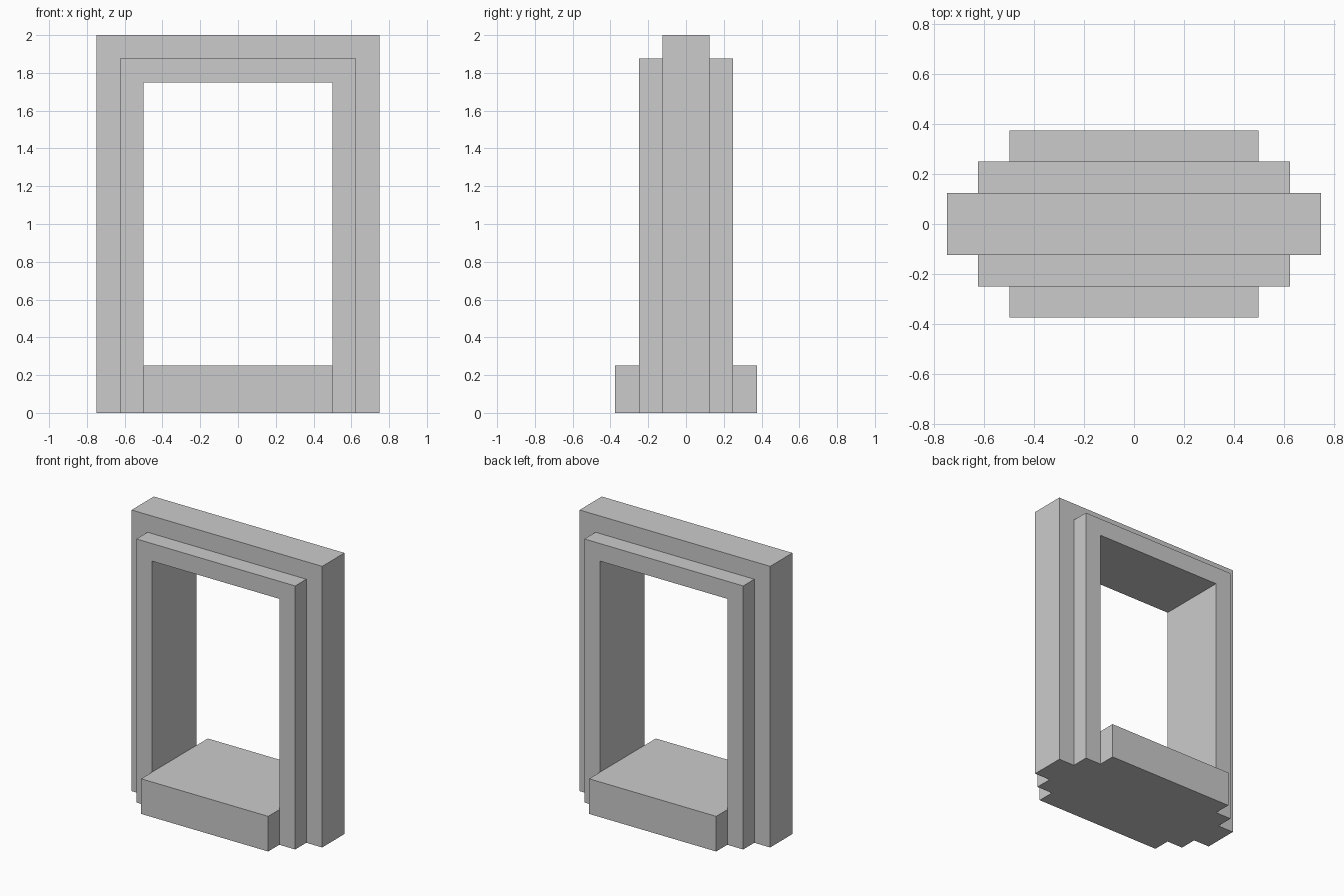
import bpy, bmesh
from mathutils import Vector

if "Cube" in bpy.data.objects:
    bpy.data.objects.remove(bpy.data.objects["Cube"])


def extrude_profile(name, points, half_depth):
    """Extrude an x-z outline symmetrically along y."""
    bm = bmesh.new()
    face = bm.faces.new([bm.verts.new((x, -half_depth, z)) for x, z in points])
    result = bmesh.ops.extrude_face_region(bm, geom=[face], use_keep_orig=True)
    moved = [v for v in result["geom"] if isinstance(v, bmesh.types.BMVert)]
    bmesh.ops.translate(bm, verts=moved, vec=Vector((0, 2 * half_depth, 0)))
    bmesh.ops.recalc_face_normals(bm, faces=bm.faces)
    mesh = bpy.data.meshes.new(name)
    bm.to_mesh(mesh)
    bm.free()
    obj = bpy.data.objects.new(name, mesh)
    bpy.context.collection.objects.link(obj)
    return obj


def arch(outer_x, outer_z, inner_x, inner_z):
    """Square arch outline, open at the bottom."""
    return [(-outer_x, 0), (-outer_x, outer_z), (outer_x, outer_z), (outer_x, 0),
            (inner_x, 0), (inner_x, inner_z), (-inner_x, inner_z), (-inner_x, 0)]


# Thin outer surround
extrude_profile("outer_frame", arch(0.75, 2.0, 0.625, 1.875), 0.125)

# Deeper inner frame nested inside the surround
extrude_profile("inner_frame", arch(0.625, 1.875, 0.5, 1.75), 0.25)

# Sill projecting front and back at the bottom of the opening
extrude_profile("sill", [(-0.5, 0), (-0.5, 0.25), (0.5, 0.25), (0.5, 0)], 0.375)
